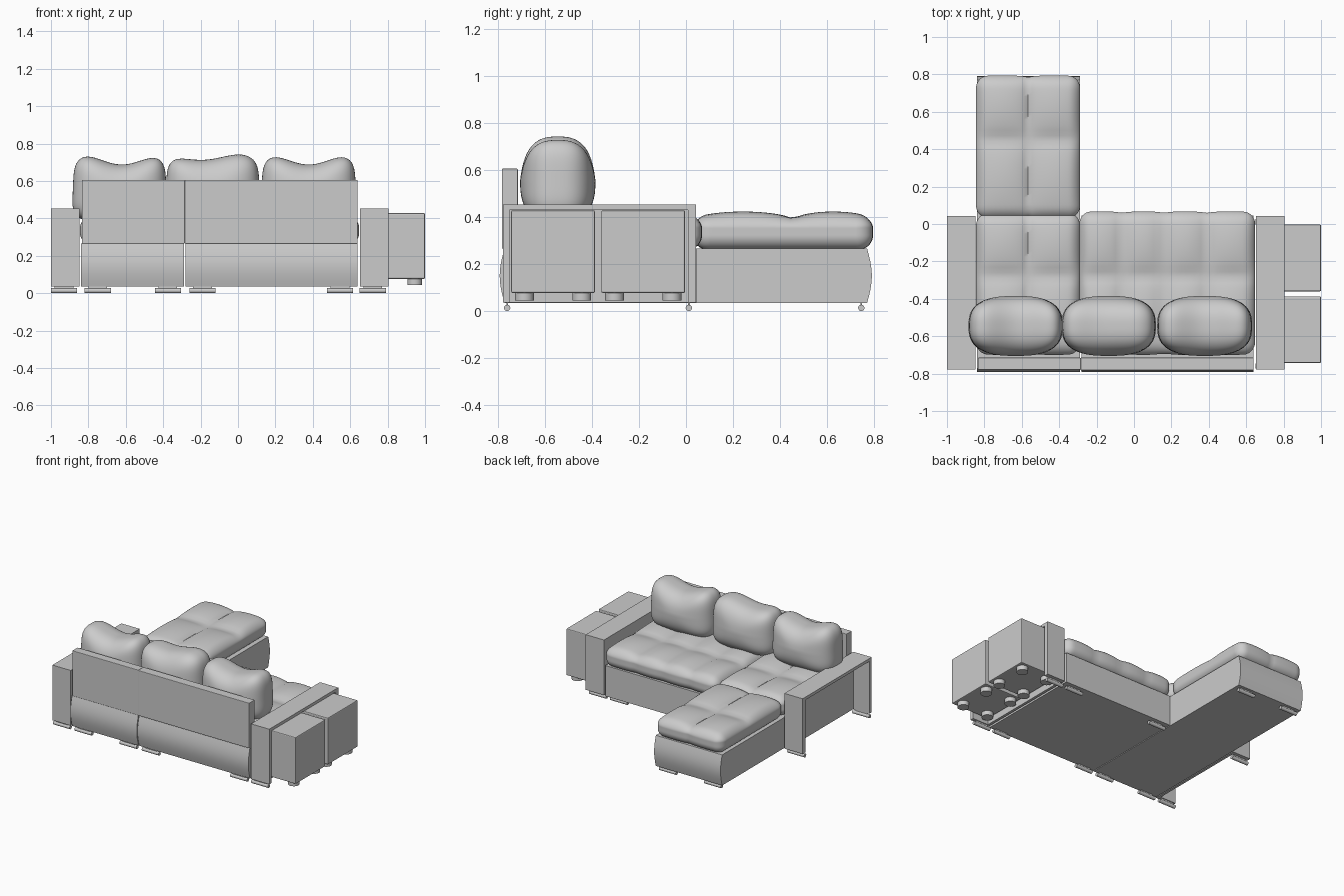
import bpy, bmesh, math
from mathutils import Vector

if "Cube" in bpy.data.objects:
    bpy.data.objects.remove(bpy.data.objects["Cube"])


def finish(bm, name, angle=None, bevel=0):
    bmesh.ops.recalc_face_normals(bm, faces=bm.faces)
    me = bpy.data.meshes.new(name)
    bm.to_mesh(me)
    bm.free()
    ob = bpy.data.objects.new(name, me)
    bpy.context.collection.objects.link(ob)
    if bevel:
        m = ob.modifiers.new("Bevel", 'BEVEL')
        m.width, m.segments = bevel, 2
    if angle:
        bpy.ops.object.select_all(action='DESELECT')
        ob.select_set(True)
        bpy.context.view_layer.objects.active = ob
        bpy.ops.object.shade_smooth_by_angle(angle=math.radians(angle))
    return ob


def box(name, x, y, z, bevel=0.003):
    bm = bmesh.new()
    bmesh.ops.create_cube(bm, size=1)
    for v in bm.verts:
        v.co = Vector([(a + b) / 2 + c * (b - a) for c, (a, b) in zip(v.co, (x, y, z))])
    return finish(bm, name, bevel=bevel)


def prism(name, profile, x0, x1, angle=None):
    """Extrude a (y, z) outline along x."""
    bm = bmesh.new()
    f = bm.faces.new([bm.verts.new((x0, y, z)) for y, z in profile])
    r = bmesh.ops.extrude_face_region(bm, geom=[f])
    for v in r["geom"]:
        if isinstance(v, bmesh.types.BMVert):
            v.co.x = x1
    return finish(bm, name, angle)


def cylinder(name, centre, radius, depth, axis='Z', sides=24):
    bm = bmesh.new()
    bmesh.ops.create_cone(bm, cap_ends=True, segments=sides, radius1=radius,
                          radius2=radius, depth=depth)
    for v in bm.verts:
        if axis == 'X':
            v.co = Vector((v.co.z, v.co.y, v.co.x))
        v.co += Vector(centre)
    return finish(bm, name, 40)


def dense_cube(cuts):
    bm = bmesh.new()
    bmesh.ops.create_cube(bm, size=2)
    bmesh.ops.subdivide_edges(bm, edges=bm.edges[:], cuts=cuts, use_grid_fill=True)
    return bm


def puff(t, stops):
    """0 on a seam or border, rising to 1 in the middle of each cell."""
    for a, b in zip(stops, stops[1:]):
        if a <= t <= b:
            return abs(math.sin(math.pi * (t - a) / (b - a))) ** 0.45
    return 0


def cushion(name, xs, ys, z0, z1, r=0.06):
    """Rounded slab quilted along the inner stops of xs and ys."""
    bm = dense_cube(39)
    lo, hi = Vector((xs[0], ys[0], z0)), Vector((xs[-1], ys[-1], z1))
    mid, half = (lo + hi) / 2, (hi - lo) / 2
    for v in bm.verts:
        p = Vector([math.sin(c * math.pi / 2) * h for c, h in zip(v.co, half)])
        core = Vector([max(-(h - r), min(h - r, c)) for c, h in zip(p, half)])
        d = p - core
        if d.length > 1e-6:
            m = max(abs(d.x), abs(d.y), abs(d.z))
            p = core + d.normalized() * m
        q = p + mid
        fx, fy = puff(q.x, xs), puff(q.y, ys)
        top = max(0, p.z / half.z)
        q.z -= top * 0.038 * (1 - fx * fy)
        if abs(p.y) > half.y - r:
            q.y -= math.copysign(0.012 * (1 - fx), p.y)
        v.co = q
    return finish(bm, name, 60)


def pillow(name, cx, sx, dip, lean):
    """Plump back pillow with raised upper corners."""
    bm = dense_cube(23)
    for v in bm.verts:
        d = v.co.normalized()
        n = ((abs(d.x) ** 4.5 + abs(d.z) ** 4.5) ** (2.7 / 4.5) + abs(d.y) ** 2.7) ** (-1 / 2.7)
        u = d * n
        z = 0.555 + 0.175 * u.z
        t = max(0, u.z)
        z += t * (0.018 - dip * math.cos(min(1, abs(u.x - lean)) * math.pi / 2) ** 2)
        # shallow crease running down from the dip
        y = -0.545 + 0.16 * u.y * (1 - 0.12 * t * math.cos(u.x * math.pi / 2))
        v.co = (cx + sx * u.x * (1 - 0.03 * u.z), y, z)
    return finish(bm, name, 60)


def bulged(y0, y1, b0, b1, z0=0.035, z1=0.265, n=10):
    """Base outline whose back and front ends swell by b0 and b1."""
    s = [(i / n, math.sin(math.pi * i / n)) for i in range(n + 1)]
    front = [(y1 + b1 * w, z0 + (z1 - z0) * t) for t, w in s]
    back = [(y0 - b0 * w, z0 + (z1 - z0) * t) for t, w in reversed(s)]
    return front + back


# Upholstered bases
prism("chaise_base", bulged(-0.772, 0.77, 0.02, 0.02), -0.84, -0.288, 35)
prism("seat_base", bulged(-0.772, 0.045, 0.02, 0.0001), -0.282, 0.64, 35)

# Quilted seat cushions
cushion("chaise_front_cushion", [-0.845, -0.565, -0.288], [0.03, 0.455, 0.795], 0.262, 0.423)
cushion("chaise_rear_cushion", [-0.845, -0.565, -0.288], [-0.70, -0.275, 0.06], 0.262, 0.423)
cushion("seat_cushion", [-0.293, -0.06, 0.16, 0.385, 0.648], [-0.70, -0.275, 0.068], 0.262, 0.423)

# Backrest
box("back_panel_left", (-0.835, -0.285), (-0.778, -0.715), (0.265, 0.605))
box("back_panel_right", (-0.285, 0.64), (-0.782, -0.715), (0.265, 0.605))

# Back pillows
pillow("pillow_left", -0.633, 0.25, 0.06, 0.05)
pillow("pillow_middle", -0.135, 0.25, 0.035, -0.25)
pillow("pillow_right", 0.378, 0.252, 0.06, 0.0)

# Arms: an arch of top, front and rear slabs around a recessed inner panel
ARCH = [(-0.778, 0.037), (-0.778, 0.452), (0.042, 0.452), (0.042, 0.037),
        (0.008, 0.037), (0.008, 0.43), (-0.75, 0.43), (-0.75, 0.037)]
for side, inner, outer in (("left", -0.848, -1.0), ("right", 0.653, 0.805)):
    prism(side + "_arm_frame", ARCH, inner, outer)
    panel = sorted((inner, inner + math.copysign(0.02, outer)))
    box(side + "_arm_panel", panel, (-0.752, 0.01), (0.037, 0.432), 0)

# Stools half pulled out of the right arm
for i, y in enumerate((-0.565, -0.182)):
    box(f"stool_{i + 1}", (0.68, 1.0), (y - 0.178, y + 0.178), (0.077, 0.428), 0.006)
    for dx in (0.73, 0.945):
        for dy in (-0.122, 0.122):
            cylinder("stool_foot", (dx, y + dy, 0.061), 0.04, 0.034)

# Rod glides under bases and arms
for x, front in ((-0.93, 0.012), (-0.75, 0.745), (-0.375, 0.745),
                 (-0.19, 0.012), (0.545, 0.012), (0.72, 0.012)):
    for y in (-0.76, front):
        cylinder("glide", (x, y, 0.0135), 0.0135, 0.14, 'X', 16)
        box("glide_mount", (x - 0.05, x + 0.05), (y - 0.004, y + 0.004), (0.02, 0.04), 0)
